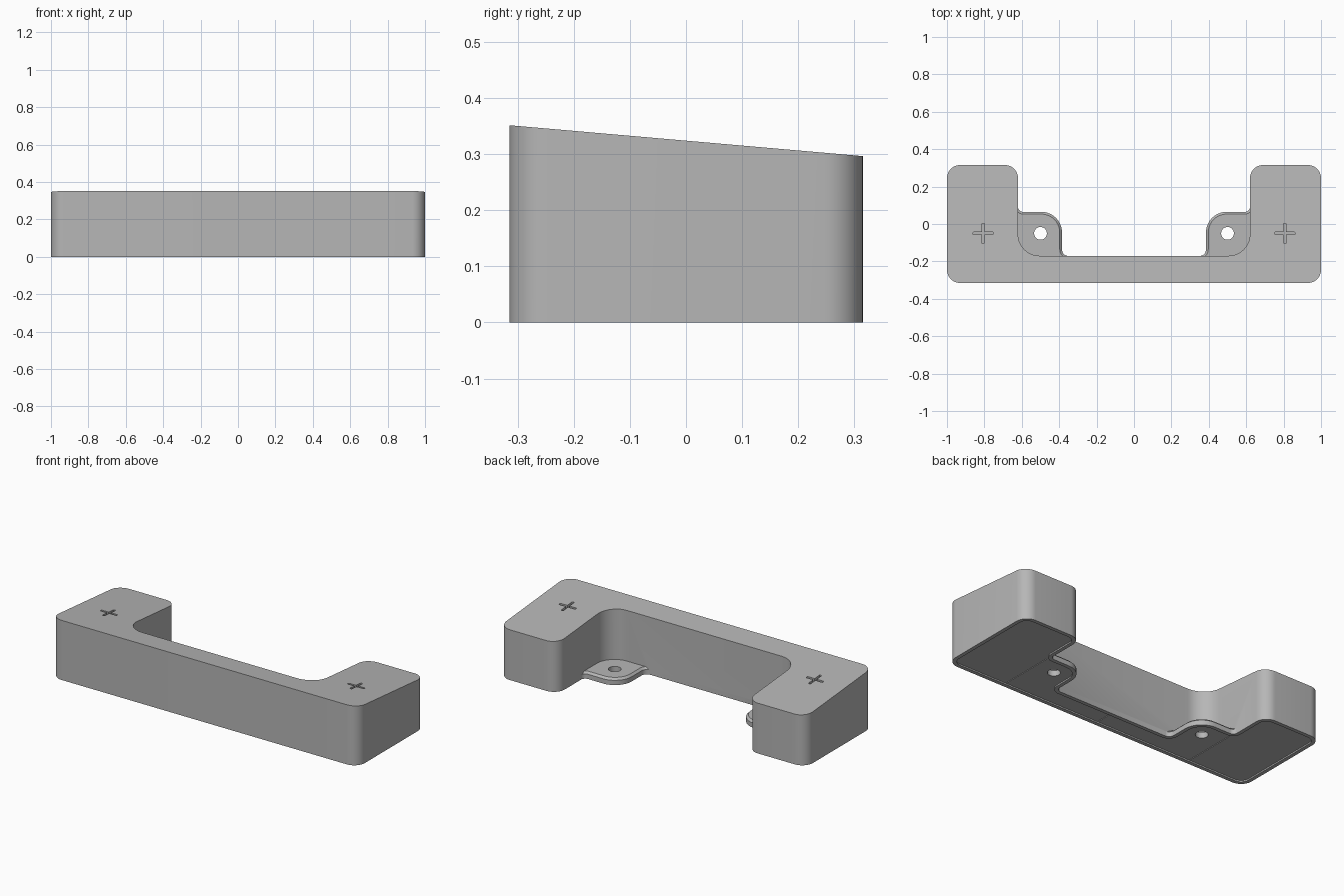
import bpy, bmesh, math
from mathutils import Vector

cube = bpy.data.objects.get("Cube")
if cube:
    bpy.data.objects.remove(cube)

grey = bpy.data.materials.new("matte grey")
grey.use_nodes = True
grey.diffuse_color = (0.47, 0.47, 0.47, 1)
grey.node_tree.nodes["Principled BSDF"].inputs["Base Color"].default_value = grey.diffuse_color


def rounded(corners, inset=0.0, steps=10):
    """Round the corners (x, y, radius) of a counter-clockwise right-angled outline."""
    out = []
    n = len(corners)
    for i, (x, y, r) in enumerate(corners):
        p = Vector((x, y))
        a = (p - Vector(corners[i - 1][:2])).normalized()
        b = (Vector(corners[(i + 1) % n][:2]) - p).normalized()
        turn = 1 if a.x * b.y - a.y * b.x > 0 else -1
        p = p + inset * (Vector((-a.y, a.x)) + Vector((-b.y, b.x)))
        if r == 0:
            out.append(p)
            continue
        r -= turn * inset
        centre = p - a * r + b * r
        for k in range(steps + 1):
            t = k / steps * math.pi / 2
            out.append(centre - b * r * math.cos(t) + a * r * math.sin(t))
    return out


def loft(name, corners, levels, top=None):
    """Stack outlines at (z, inset) levels; top(y) may tilt the last one."""
    bm = bmesh.new()
    rings = []
    for z, inset in levels:
        rings.append([bm.verts.new((p.x, p.y, z)) for p in rounded(corners, inset)])
    if top:
        for v in rings[-1]:
            v.co.z = top(v.co.y)
    bm.faces.new(rings[0][::-1])
    bm.faces.new(rings[-1])
    for low, high in zip(rings, rings[1:]):
        for i in range(len(low)):
            j = (i + 1) % len(low)
            bm.faces.new((low[i], low[j], high[j], high[i]))
    mesh = bpy.data.meshes.new(name)
    bm.to_mesh(mesh)
    bm.free()
    mesh.materials.append(grey)
    obj = bpy.data.objects.new(name, mesh)
    bpy.context.collection.objects.link(obj)
    return obj


def box(name, x0, x1, y0, y1, z0, z1, r=0):
    return loft(name, [(x0, y0, r), (x1, y0, r), (x1, y1, r), (x0, y1, r)], [(z0, 0), (z1, 0)])


def mirrored(half):
    """Complete an outline from its +x half."""
    return half + [(-x, y, r) for x, y, r in reversed(half)]


def flip(corners, side):
    return corners if side > 0 else [(-x, y, r) for x, y, r in reversed(corners)]


def combine(target, other, operation):
    mod = target.modifiers.new(operation.lower(), "BOOLEAN")
    mod.operation = operation
    mod.solver = "EXACT"
    mod.object = other
    bpy.context.view_layer.objects.active = target
    bpy.ops.object.modifier_apply(modifier=mod.name)
    bpy.data.objects.remove(other)


def slope(y):
    return 0.324 - 0.0873 * y


# U-shaped body with a sloping top
arm = [(1, -0.315, 0.07), (1, 0.315, 0.07), (0.62, 0.315, 0.07)]
body = loft("bracket_body", mirrored(arm + [(0.62, -0.17, 0.115)]), [(0, 0), (0.3, 0)], slope)

# Screw tabs with chamfered upper edges
tab = [(0.68, -0.22, 0), (0.68, 0.13, 0), (0.621, 0.13, 0), (0.621, 0.065, 0.028),
       (0.385, 0.065, 0.11), (0.385, -0.171, 0.035), (0.32, -0.171, 0), (0.32, -0.22, 0)]
for side in (1, -1):
    piece = loft("screw_tab", flip(tab, side), [(0, 0), (0.028, 0), (0.04, 0.012)])
    combine(body, piece, "UNION")

# Shallow recess under the whole base
base = arm + [(0.62, 0.065, 0.028), (0.385, 0.065, 0.11), (0.385, -0.17, 0.035)]
combine(body, loft("recess", mirrored(base), [(-0.05, 0.022), (0.008, 0.022)]), "DIFFERENCE")

for side in (1, -1):
    # Screw hole
    bpy.ops.mesh.primitive_cylinder_add(vertices=40, radius=0.034, depth=0.3,
                                        location=(side * 0.5, -0.05, 0))
    combine(body, bpy.context.object, "DIFFERENCE")
    # Plus-shaped slot in the top
    x, y = side * 0.807, -0.05
    for w, h in ((0.054, 0.007), (0.007, 0.054)):
        slot = box("slot", x - w, x + w, y - h, y + h, 0.27, 0.5, 0.005)
        combine(body, slot, "DIFFERENCE")

# Fine seams under the base
for x, end in ((0, -0.195), (0.62, 0.03), (-0.62, 0.03)):
    seam = box("seam", x - 0.002, x + 0.002, -0.29, end, -0.02, 0.012)
    combine(body, seam, "DIFFERENCE")

# Smooth rounded walls, sharp rims
bpy.ops.object.select_all(action="DESELECT")
body.select_set(True)
bpy.context.view_layer.objects.active = body
bpy.ops.object.shade_smooth_by_angle(angle=math.radians(30))
